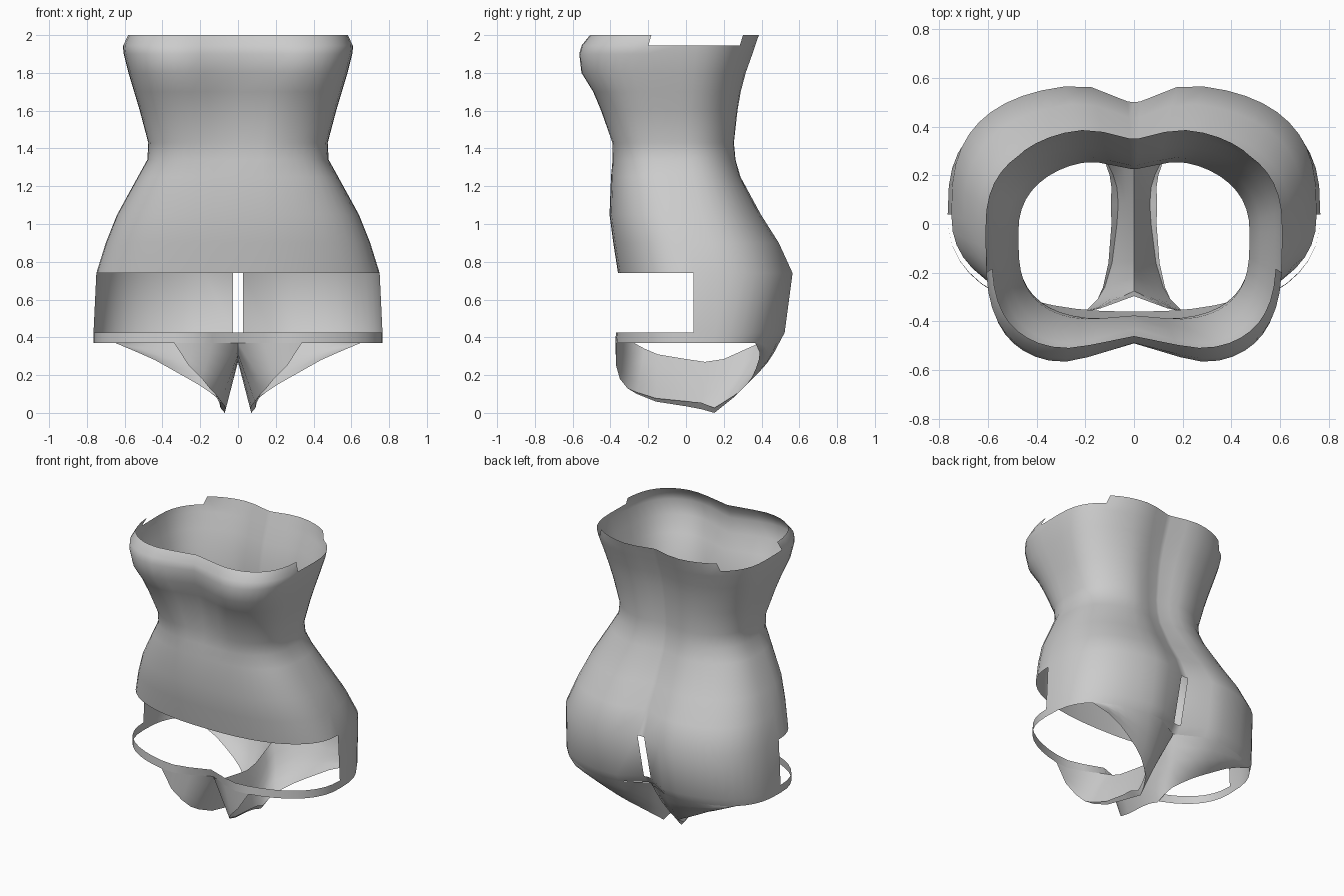
import bpy, bmesh, math
from mathutils import Vector

if "Cube" in bpy.data.objects:
    bpy.data.objects.remove(bpy.data.objects["Cube"])

grey = bpy.data.materials.new("light_grey")
grey.diffuse_color = (0.6, 0.6, 0.6, 1)
grey.use_nodes = True
grey.node_tree.nodes["Principled BSDF"].inputs["Base Color"].default_value = grey.diffuse_color

# Body outline by height: z, half width, front y, back y
OUTLINE = [
    (0.37, .765, -.395, .505), (0.425, .765, -.39, .535), (0.74, .75, -.36, .578),
    (0.90, .70, -.385, .505), (1.05, .64, -.405, .41), (1.25, .53, -.397, .305),
    (1.34, .48, -.395, .283), (1.43, .475, -.403, .275), (1.60, .52, -.47, .29),
    (1.70, .55, -.515, .305), (1.80, .58, -.58, .33), (1.90, .605, -.59, .365),
    (1.945, .61, -.575, .38), (2.00, .585, -.53, .40)]
ANGLES = sorted([i * 7.5 for i in range(48)] + [89.5, 90.5])


def blend(z, *keys):
    """Piecewise linear value at height z."""
    for (z0, v0), (z1, v1) in zip(keys, keys[1:]):
        if z <= z1:
            return v0 + (v1 - v0) * max(0, (z - z0) / (z1 - z0))
    return keys[-1][1]


def ring_point(level, deg):
    """Point on a body cross-section, pinched along the centre line."""
    z, hw, front, back = level
    mid = blend(z, (.74, .04), (1.4, -.04), (2, -.03))
    c, s = math.cos(math.radians(deg)), math.sin(math.radians(deg))
    if s >= 0:
        p = blend(z, (.74, .71), (1.4, .85), (2, .75))
        reach, width = back - mid, .13
        dent = blend(z, (.37, .115), (.74, .078), (1.25, .05))
    else:
        p = blend(z, (.74, .85), (1.4, .64), (1.85, .57), (2, .58))
        reach, width = mid - front, blend(z, (1.3, .15), (1.85, .2))
        dent = blend(z, (.37, .12), (.58, .02), (.74, 0), (1.3, 0), (1.85, .115), (2, .07))
    x = 0 if abs(c) < 1e-6 else math.copysign(hw * abs(c) ** p, c)
    y = mid + math.copysign(reach * abs(s) ** p, s) - dent * s * math.exp(-(x / width) ** 2)
    return Vector((x, y, z))


def finish(bm, name):
    bmesh.ops.remove_doubles(bm, verts=bm.verts, dist=0.0005)
    me = bpy.data.meshes.new(name)
    bm.to_mesh(me)
    bm.free()
    me.materials.append(grey)
    ob = bpy.data.objects.new(name, me)
    bpy.context.collection.objects.link(ob)
    bpy.ops.object.select_all(action='DESELECT')
    ob.select_set(True)
    bpy.context.view_layer.objects.active = ob
    bpy.ops.object.shade_smooth_by_angle(angle=math.radians(50))


# Torso shell with hip band, back slit and stepped top edge
bm = bmesh.new()
rows = [[bm.verts.new(ring_point(l, a)) for a in ANGLES] for l in OUTLINE]
n = len(ANGLES)
for r in range(len(rows) - 1):
    z = OUTLINE[r][0]
    for i in range(n):
        j = (i + 1) % n
        a0, a1 = ANGLES[i], ANGLES[j] or 360
        quad = (rows[r][i], rows[r][j], rows[r + 1][j], rows[r + 1][i])
        # open front and the slit at the centre of the back
        if .4 < z < .73 and (a0 >= 180 or (a0 >= 89.4 and a1 <= 90.6)):
            continue
        # only the chest and a back strip reach the top
        ys = [v.co.y for v in quad]
        if z > 1.94 and not (max(ys) < -.12 or min(ys) > .28):
            continue
        bm.faces.new(quad)
bmesh.ops.delete(bm, geom=[v for v in bm.verts if not v.link_faces], context='VERTS')
finish(bm, "torso_shell")

# Inner thigh: upper edge along the band and crotch, lower edge cut diagonally
base = OUTLINE[0]
top = [ring_point(base, a) for a in (-67.5, -75, -82.5, -90)]
top += [Vector((0, y, z)) for y, z in
        ((-.22, .34), (-.15, .31), (0, .285), (.1, .27), (.2, .285), (.3, .33))]
top += [ring_point(base, 90 - 7.5 * i) for i in range(8)]
low = [top[0]] + [Vector(p) for p in (
    (.26, -.37, .25), (.19, -.35, .18), (.15, -.31, .13), (.12, -.26, .10),
    (.09, -.16, .06), (.07, 0, .035), (.065, .08, .02), (.07, .15, 0), (.085, .2, .04),
    (.11, .25, .08), (.15, .28, .11), (.21, .32, .15), (.28, .35, .19),
    (.36, .37, .235), (.44, .385, .28), (.53, .39, .32))] + [top[-1]]

for side, name in ((1, "thigh_right"), (-1, "thigh_left")):
    bm = bmesh.new()
    grid = []
    for k in range(5):
        t = k / 4
        line = [a.lerp(b, t) for a, b in zip(top, low)]
        for p in line[1:-1]:
            # slight fullness towards the back
            p.y += .02 * math.sin(math.pi * t) * (p.y > .22)
        grid.append(line)
    # narrow lip curling outward under the lower edge
    grid.append([p + Vector((.03, 0, .035)) * max(0, 1 - abs(i - 7) / 4)
                 for i, p in enumerate(low)])
    vs = [[bm.verts.new((p.x * side, p.y, p.z)) for p in line] for line in grid]
    for r in range(len(vs) - 1):
        for i in range(len(low) - 1):
            q = [vs[r][i], vs[r][i + 1], vs[r + 1][i + 1], vs[r + 1][i]]
            bm.faces.new(q if side < 0 else q[::-1])
    finish(bm, name)
